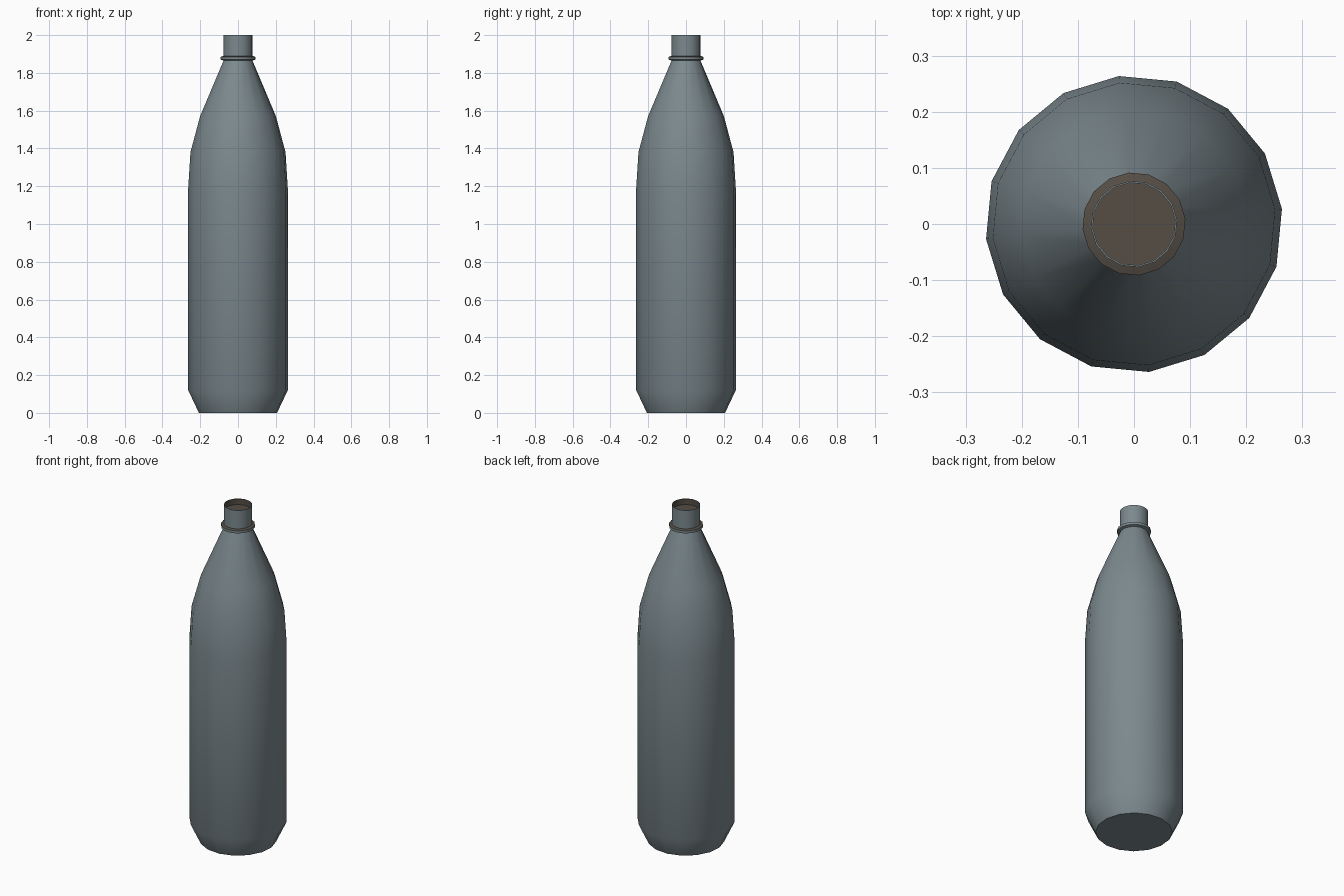
import bpy, bmesh, math

if "Cube" in bpy.data.objects:
    bpy.data.objects.remove(bpy.data.objects["Cube"])

SIDES = 16
OFFSET = math.radians(5.8)


def material(name, rgb):
    m = bpy.data.materials.new(name)
    m.diffuse_color = (*rgb, 1)
    m.use_nodes = True
    m.node_tree.nodes["Principled BSDF"].inputs["Base Color"].default_value = m.diffuse_color
    return m


glass = material("grey_blue", (0.20, 0.25, 0.27))
brown = material("dark_brown", (0.09, 0.075, 0.06))


def lathe(name, profile, mats, brown_from=None, cap_start=False, cap_end=False):
    """Revolve (radius, z) points; bands from brown_from on use the second material."""
    bm = bmesh.new()
    rings = []
    for r, z in profile:
        rings.append([bm.verts.new((r * math.cos(OFFSET + math.tau * i / SIDES),
                                    r * math.sin(OFFSET + math.tau * i / SIDES), z))
                      for i in range(SIDES)])
    for k in range(len(rings) - 1):
        a, b = rings[k], rings[k + 1]
        for i in range(SIDES):
            j = (i + 1) % SIDES
            f = bm.faces.new((a[i], a[j], b[j], b[i]))
            f.material_index = int(brown_from is not None and k >= brown_from)
    if cap_start:
        bm.faces.new(rings[0][::-1])
    if cap_end:
        f = bm.faces.new(rings[-1])
        f.material_index = int(brown_from is not None)
    me = bpy.data.meshes.new(name)
    bm.to_mesh(me)
    bm.free()
    for m in mats:
        me.materials.append(m)
    ob = bpy.data.objects.new(name, me)
    bpy.context.collection.objects.link(ob)
    bpy.ops.object.select_all(action='DESELECT')
    ob.select_set(True)
    bpy.context.view_layer.objects.active = ob
    bpy.ops.object.shade_smooth_by_angle(angle=math.radians(35))
    return ob


# Bottle body with tapered foot and shoulder
lathe("bottle_body", [(0.208, 0), (0.265, 0.12), (0.265, 1.19), (0.253, 1.38),
                      (0.202, 1.57), (0.077, 1.865)], [glass], cap_start=True)
# Neck: grey outside, brown recessed inside
lathe("bottle_neck", [(0.077, 1.86), (0.077, 2.0), (0.074, 2.0), (0.074, 1.965)],
      [glass, brown], brown_from=2, cap_end=True)
# Collar ring with brown upper face
lathe("neck_ring", [(0.077, 1.865), (0.092, 1.87), (0.092, 1.885), (0.077, 1.89)],
      [glass, brown], brown_from=2)
